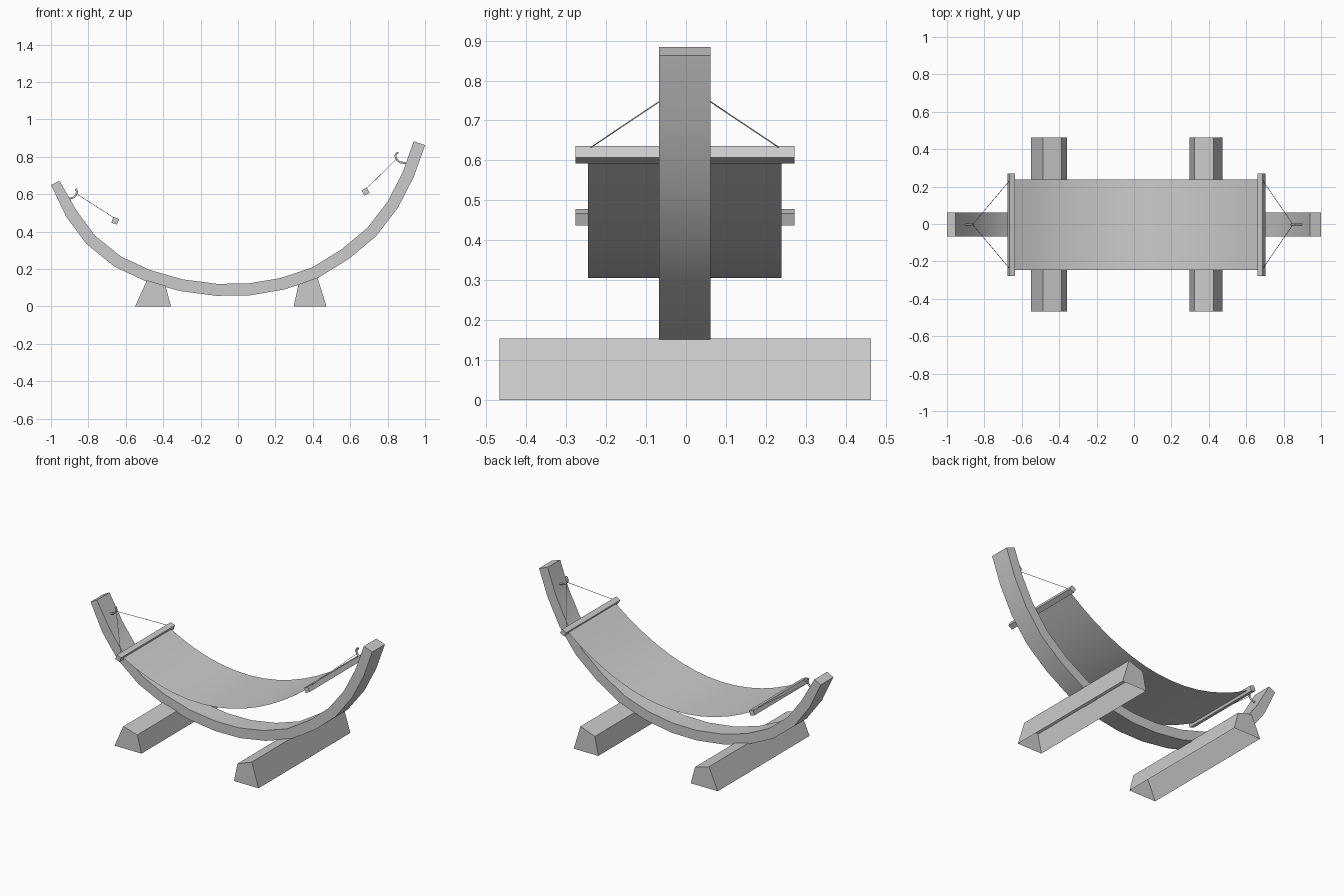
import bpy, bmesh
from math import radians
from mathutils import Vector

cube = bpy.data.objects.get("Cube")
if cube:
    bpy.data.objects.remove(cube)

grey = bpy.data.materials.new("plain_grey")
grey.use_nodes = True
COLOUR = (0.6, 0.6, 0.6, 1)
grey.diffuse_color = COLOUR
grey.node_tree.nodes["Principled BSDF"].inputs["Base Color"].default_value = COLOUR

MID_Y = -0.003


def finish(name, bm, smooth=False):
    bmesh.ops.recalc_face_normals(bm, faces=bm.faces)
    mesh = bpy.data.meshes.new(name)
    bm.to_mesh(mesh)
    bm.free()
    mesh.materials.append(grey)
    obj = bpy.data.objects.new(name, mesh)
    bpy.context.collection.objects.link(obj)
    if smooth:
        bpy.ops.object.select_all(action="DESELECT")
        obj.select_set(True)
        bpy.context.view_layer.objects.active = obj
        bpy.ops.object.shade_smooth_by_angle(angle=radians(30))
    return obj


def loft(name, rings, closed=True, caps=True, smooth=False):
    """Skin a row of equally sized point rings."""
    bm = bmesh.new()
    rows = [[bm.verts.new(p) for p in ring] for ring in rings]
    n = len(rows[0])
    for a, b in zip(rows, rows[1:]):
        for i in range(n if closed else n - 1):
            j = (i + 1) % n
            bm.faces.new((a[i], a[j], b[j], b[i]))
    if caps:
        bm.faces.new(rows[0])
        bm.faces.new(rows[-1])
    return finish(name, bm, smooth)


def tube(name, points, radius, sides_res):
    curve = bpy.data.curves.new(name, "CURVE")
    curve.dimensions = "3D"
    curve.bevel_depth = radius
    curve.bevel_resolution = sides_res
    curve.use_fill_caps = True
    spline = curve.splines.new("POLY")
    spline.points.add(len(points) - 1)
    for p, co in zip(spline.points, points):
        p.co = (*co, 1)
    curve.materials.append(grey)
    obj = bpy.data.objects.new(name, curve)
    bpy.context.collection.objects.link(obj)


# Curved main beam: centre line swept with a rectangular section
line = [Vector(p) for p in (
    (-.977, .661), (-.892, .498), (-.788, .357), (-.643, .24), (-.482, .165),
    (-.305, .114), (-.115, .089), (.058, .091), (.236, .121), (.41, .179),
    (.572, .279), (.715, .398), (.828, .545), (.91, .705), (.97, .873))]
rings = []
for i, p in enumerate(line):
    tangent = (line[min(i + 1, len(line) - 1)] - line[max(i - 1, 0)]).normalized()
    normal = Vector((-tangent.y, tangent.x)) * (.025 if i == 0 else .032)
    hi, lo = p + normal, p - normal
    y0, y1 = MID_Y - .064, MID_Y + .064
    rings.append([(lo.x, y0, lo.y), (lo.x, y1, lo.y), (hi.x, y1, hi.y), (hi.x, y0, hi.y)])
loft("main_beam", rings, smooth=True)

# Feet: hollow trapezoid blocks, open underneath
for name, profile in (
        ("right_foot", ((-.55, 0), (-.487, .14), (-.388, .112), (-.358, 0))),
        ("left_foot", ((.298, 0), (.323, .118), (.425, .155), (.473, 0)))):
    loft(name, [[(x, y, z) for x, z in profile] for y in (-.467, .463)], closed=False)

# Hanging cloth: single sheet along a parabola
LEFT_X, RIGHT_X, SEGMENTS = -.655, .68, 14
cloth = []
for i in range(SEGMENTS + 1):
    x = LEFT_X + (RIGHT_X - LEFT_X) * i / SEGMENTS
    z = .306 + .503 * (x + .104) ** 2
    cloth.append([(x, MID_Y - .242, z), (x, MID_Y + .242, z)])
loft("cloth", cloth, closed=False, caps=False, smooth=True)

# Spreader bars, hooks and ropes at both ends
ends = {
    "right": dict(bar=(-.657, .458), tilt=20, tip=(-.863, .602),
                  hook=((-.912, .575), (-.88, .582), (-.865, .597), (-.861, .615), (-.867, .63))),
    "left": dict(bar=(.682, .614), tilt=-29, tip=(.85, .79),
                 hook=((.9, .765), (.865, .772), (.848, .785), (.841, .805), (.848, .82), (.858, .822))),
}
for side, e in ends.items():
    bx, bz = e["bar"]
    bm = bmesh.new()
    bmesh.ops.create_cube(bm, size=1)
    bar = finish(side + "_spreader_bar", bm)
    bar.scale = (.032, .548, .032)
    bar.location = (bx, MID_Y, bz)
    bar.rotation_euler.y = radians(e["tilt"])
    tube(side + "_hook", [(x, MID_Y, z) for x, z in e["hook"]], .006, 1)
    tx, tz = e["tip"]
    for label, s in (("front", -1), ("back", 1)):
        tube(f"{side}_{label}_rope", [(tx, MID_Y, tz), (bx, MID_Y + s * .245, bz + .012)], .0015, 0)
